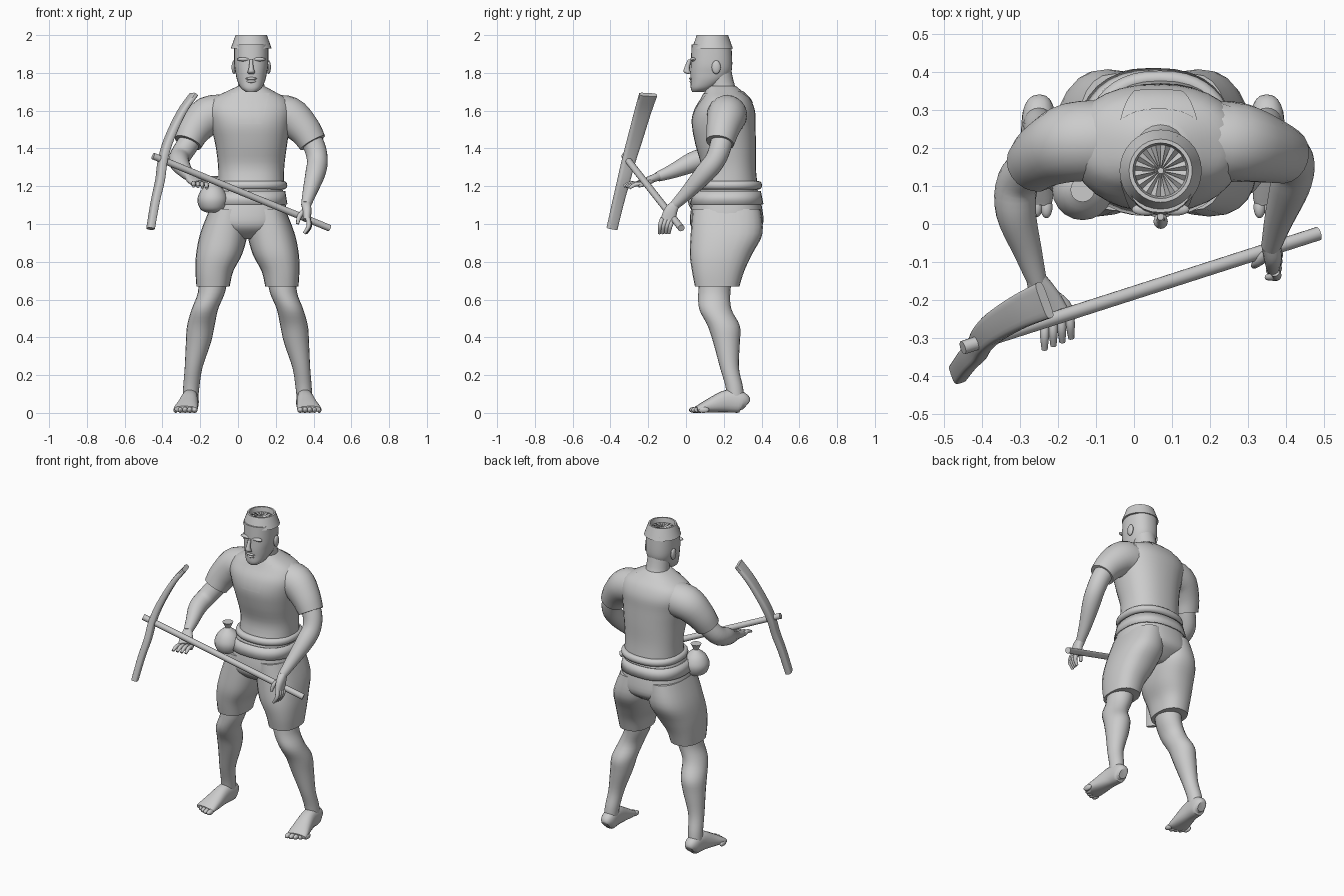
import bpy
import bmesh
from math import cos, sin, pi, radians
from mathutils import Vector

cube = bpy.data.objects.get("Cube")
if cube:
    bpy.data.objects.remove(cube)

clay = bpy.data.materials.new("plain grey")
clay.use_nodes = True
grey = (.6, .6, .6, 1)
clay.diffuse_color = grey
clay.node_tree.nodes["Principled BSDF"].inputs["Base Color"].default_value = grey
parts = []


def finish(name, bm):
    bmesh.ops.recalc_face_normals(bm, faces=bm.faces)
    mesh = bpy.data.meshes.new(name)
    bm.to_mesh(mesh)
    bm.free()
    mesh.materials.append(clay)
    obj = bpy.data.objects.new(name, mesh)
    bpy.context.collection.objects.link(obj)
    parts.append(obj)
    return obj


def spline(rings, steps):
    """Smooth in-between rings along a list of control rings."""
    pts = [rings[0]] + list(rings) + [rings[-1]]
    out = []
    for a, b, c, d in zip(pts, pts[1:], pts[2:], pts[3:]):
        for k in range(steps):
            t = k / steps
            out.append([q + t / 2 * (r - p + t * (2 * p - 5 * q + 4 * r - s + t * (3 * (q - r) + s - p)))
                        for p, q, r, s in zip(a, b, c, d)])
    return out + [list(rings[-1])]


def bend(v, power):
    return abs(v) ** (2 / power) * (1 if v >= 0 else -1)


def loft(name, rings, flat=False, side=(1, 0, 0), power=2, segs=20, steps=4, caps=True):
    """Skin rings of (x, y, z, radius_u, radius_v)."""
    bm = bmesh.new()
    rings = spline(rings, steps)
    loops = []
    for i, ring in enumerate(rings):
        center = Vector(ring[:3])
        u, v = Vector(side), Vector((0, 1, 0))
        if not flat:
            t = Vector(rings[min(i + 1, len(rings) - 1)][:3]) - Vector(rings[max(i - 1, 0)][:3])
            t.normalize()
            u = (u - t * u.dot(t)).normalized()
            v = t.cross(u)
        angles = [2 * pi * k / segs for k in range(segs)]
        loops.append([bm.verts.new(center + u * ring[3] * bend(cos(a), power)
                                   + v * ring[4] * bend(sin(a), power)) for a in angles])
    for low, high in zip(loops, loops[1:]):
        for k in range(segs):
            n = (k + 1) % segs
            bm.faces.new((low[k], low[n], high[n], high[k]))
    if caps:
        bm.faces.new(loops[0])
        bm.faces.new(loops[-1])
    return finish(name, bm)


def limb(name, points, **options):
    return loft(name, [(*p, p[-1]) for p in points], **options)


def ball(name, center, size):
    bm = bmesh.new()
    bmesh.ops.create_uvsphere(bm, u_segments=16, v_segments=10, radius=1)
    for v in bm.verts:
        v.co = Vector(center) + Vector(a * b for a, b in zip(v.co, size))
    return finish(name, bm)


# Shirt body
shirt = loft("shirt", [
    (.07, .22, 1.19, .175, .16), (.07, .225, 1.3, .175, .145), (.07, .21, 1.42, .19, .16),
    (.065, .2, 1.52, .21, .168), (.06, .205, 1.6, .225, .16), (.06, .21, 1.66, .2, .13),
    (.065, .2, 1.7, .13, .1), (.07, .19, 1.73, .07, .075)], flat=True, power=2.3, segs=32)

# Neckline panels on chest and upper back
for name, face, low, high in (("chest_neckline", 1, 1.53, 1.69), ("back_neckline", -1, 1.64, 1.7)):
    bm = bmesh.new()
    bmesh.ops.create_grid(bm, x_segments=10, y_segments=10, size=1)
    for v in bm.verts:
        rise = (v.co.y + 1) / 2
        v.co = Vector((.065 + v.co.x * (.063 + .037 * rise), .2 - face * .4, low + (high - low) * rise))
    panel = finish(name, bm)
    wrap = panel.modifiers.new("wrap", "SHRINKWRAP")
    wrap.target = shirt
    wrap.wrap_method = "PROJECT"
    wrap.use_project_y = True
    wrap.use_positive_direction = face > 0
    wrap.use_negative_direction = face < 0
    wrap.wrap_mode = "ABOVE_SURFACE"
    wrap.offset = .004

# Sleeves
limb("right_sleeve", [(-.06, .22, 1.58, .105), (-.16, .215, 1.57, .105),
                      (-.23, .185, 1.5, .088), (-.265, .155, 1.43, .075)])
limb("left_sleeve", [(.17, .22, 1.58, .105), (.27, .215, 1.57, .105),
                     (.35, .195, 1.5, .088), (.395, .18, 1.43, .075)])

# Arms
limb("right_arm", [(-.2, .2, 1.53, .06), (-.26, .16, 1.43, .058), (-.305, .11, 1.36, .056),
                   (-.31, .03, 1.325, .053), (-.28, -.07, 1.28, .038), (-.255, -.15, 1.25, .026)])
limb("left_arm", [(.34, .2, 1.52, .06), (.4, .185, 1.42, .058), (.42, .155, 1.34, .055),
                  (.41, .1, 1.27, .053), (.38, .01, 1.17, .038), (.36, -.06, 1.1, .026)])

# Hands and fingers
loft("right_palm", [(-.26, -.14, 1.255, .025, .022), (-.235, -.19, 1.235, .038, .02),
                    (-.205, -.25, 1.215, .042, .016)], power=2.5)
loft("left_palm", [(.36, -.055, 1.105, .025, .024), (.365, -.08, 1.07, .024, .035),
                   (.365, -.095, 1.02, .02, .04)], power=2.5)
for i in range(4):
    k = i / 3
    base = Vector((-.235 + .065 * k, -.255 + .025 * k, 1.21))
    tip = Vector((-.235 + .07 * k, -.33 + .03 * k, 1.2 - .01 * k))
    mid = (base + tip) / 2 + Vector((0, 0, .01))
    limb("right_finger", [(*base, .013), (*mid, .012), (*tip, .008)], segs=10)
    base = Vector((.37, -.125 + .06 * k, 1.03))
    tip = Vector((.35 + .01 * k, -.14 + .05 * k, .95))
    mid = (base + tip) / 2 + Vector((.015, -.005, 0))
    limb("left_finger", [(*base, .013), (*mid, .012), (*tip, .008)], segs=10)
limb("right_thumb", [(-.22, -.18, 1.23, .015), (-.18, -.21, 1.215, .013), (-.16, -.25, 1.2, .008)], segs=10)
limb("left_thumb", [(.35, -.08, 1.07, .015), (.325, -.1, 1.04, .013), (.315, -.11, 1, .008)], segs=10)

# Neck and head
limb("neck", [(.07, .215, 1.64, .085), (.07, .19, 1.72, .07), (.07, .17, 1.82, .068)])
loft("head", [
    (.07, .065, 1.7, .03, .032), (.07, .085, 1.72, .055, .06), (.07, .115, 1.76, .074, .09),
    (.07, .13, 1.8, .083, .107), (.07, .135, 1.85, .09, .11), (.07, .135, 1.95, .09, .105)],
    flat=True, power=2.3, segs=28)
loft("nose", [(.07, .02, 1.87, .009, .01), (.07, .006, 1.83, .012, .014),
              (.07, .006, 1.805, .019, .018), (.07, .02, 1.793, .014, .012)], flat=True, segs=12)
ball("upper_lip", (.07, .03, 1.77), (.03, .014, .008))
ball("lower_lip", (.07, .033, 1.755), (.026, .014, .009))
ball("chin", (.07, .05, 1.72), (.03, .025, .02))
for s, word in ((-1, "right"), (1, "left")):
    ball(word + "_brow", (.07 + s * .04, .038, 1.872), (.036, .016, .011))
    ball(word + "_ear", (.07 + s * .092, .16, 1.83), (.012, .024, .036))

# Hat: flared wall with an open, pleated crown
bm = bmesh.new()
loops = []
for radius, height, pleat in ((.095, 1.93, 0), (.108, 1.93, 0), (.083, 2, 0),
                              (.073, 2, 0), (.068, 1.97, 0), (.008, 1.955, .015)):
    loops.append([bm.verts.new((.07 + radius * cos(2 * pi * k / 32), .14 + radius * sin(2 * pi * k / 32),
                                height + pleat * (k % 2))) for k in range(32)])
for low, high in zip(loops, loops[1:]):
    for k in range(32):
        n = (k + 1) % 32
        bm.faces.new((low[k], low[n], high[n], high[k]))
bm.faces.new(loops[-1])
finish("hat", bm)

# Shorts
loft("shorts_seat", [
    (.06, .215, 1.21, .17, .155), (.055, .215, 1.1, .198, .185), (.05, .215, 1, .21, .193),
    (.05, .21, .95, .16, .15), (.05, .21, .92, .07, .1)], flat=True, power=2.4, segs=32)

for s, word in ((-1, "right"), (1, "left")):
    def at(dx, *rest):
        return (.05 + s * dx, *rest)

    loft(word + "_shorts_leg", [
        at(.1, .215, 1.08, .1, .18), at(.125, .215, .95, .125, .19), at(.15, .185, .84, .122, .165),
        at(.175, .17, .75, .1, .138), at(.182, .165, .67, .088, .118)], flat=True, power=2.4, segs=24)

    # Bare leg and foot
    loft(word + "_leg", [
        at(.18, .16, .75, .08, .09), at(.19, .15, .64, .072, .085), at(.225, .155, .55, .07, .085),
        at(.247, .2, .46, .073, .085), at(.26, .215, .37, .066, .07), at(.285, .23, .24, .047, .05),
        at(.297, .255, .14, .043, .046), at(.303, .265, .06, .04, .045)], flat=True)
    loft(word + "_foot", [
        at(.3, .32, .04, .025, .03), at(.3, .295, .055, .042, .055), at(.305, .22, .062, .045, .06),
        at(.315, .14, .042, .055, .042), at(.325, .08, .025, .063, .025), at(.328, .055, .02, .06, .016)],
        power=2.4)
    for i in range(5):
        ball(word + "_toe", at(.28 + .025 * i, .045 + .006 * i * i / 2, .016), (.016 - .001 * i, .03, .016))

# Sash and rolled belt
sash = loft("sash", [(.056, .215, 1.105, .206, .195), (.06, .218, 1.175, .19, .178)],
            flat=True, power=2.4, segs=32, steps=1, caps=False)
sash.modifiers.new("thickness", "SOLIDIFY").thickness = .008
bm = bmesh.new()
loops = []
for i in range(40):
    a = 2 * pi * i / 40
    loops.append([bm.verts.new((.068 + (.172 + .021 * cos(b)) * bend(cos(a), 2.3),
                                .222 + (.16 + .021 * cos(b)) * bend(sin(a), 2.3),
                                1.205 + .023 * sin(b))) for b in [2 * pi * k / 12 for k in range(12)]])
for i in range(40):
    a, b = loops[i], loops[(i + 1) % 40]
    for k in range(12):
        n = (k + 1) % 12
        bm.faces.new((a[k], a[n], b[n], b[k]))
finish("belt", bm)

# Tied pouch
limb("pouch", [(-.135, .09, 1.06, .03), (-.135, .09, 1.08, .065), (-.135, .09, 1.13, .08),
               (-.135, .09, 1.18, .06), (-.135, .09, 1.215, .022), (-.135, .09, 1.225, .018),
               (-.135, .09, 1.255, .032)])

# Pick: straight handle and curved blade
limb("handle", [(-.45, -.325, 1.36, .018), (.485, -.025, .978, .018)], steps=1, segs=16)
loft("blade", [
    (-.235, -.2, 1.685, .05, .014), (-.3, -.23, 1.59, .045, .017), (-.365, -.27, 1.45, .04, .02),
    (-.398, -.302, 1.34, .036, .021), (-.413, -.33, 1.23, .033, .021), (-.438, -.358, 1.12, .03, .02),
    (-.463, -.392, .975, .028, .019)], side=(-.3, .95, 0), power=4)

# Smooth shading with sharp edges kept
bpy.ops.object.select_all(action="DESELECT")
for obj in parts:
    obj.select_set(True)
bpy.context.view_layer.objects.active = shirt
bpy.ops.object.shade_smooth_by_angle(angle=radians(40))
